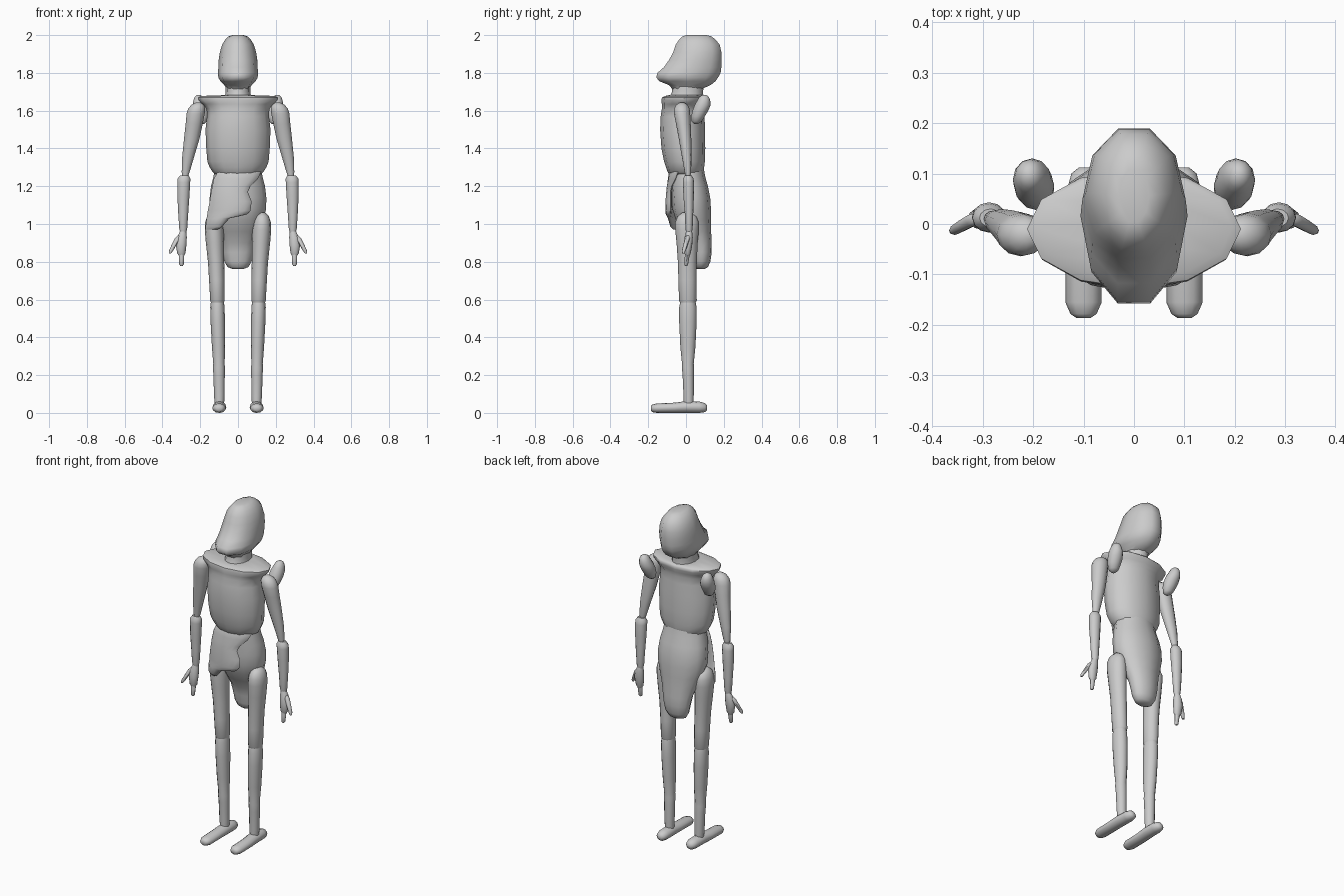
import bpy, bmesh, math

grey = bpy.data.materials.new("plain grey")
grey.diffuse_color = (0.6, 0.6, 0.6, 1)


def loft(name, rings, n=12, axis='Z', bend=0.0, phase=0.0, mirror=False):
    """Skin oval rings (pos, centre a, centre b, radius a, radius b).
    axis Z: a = x, b = y.  axis Y: a = x, b = z."""
    bm = bmesh.new()
    loops = []
    for p, ca, cb, ra, rb in rings:
        loop = []
        for i in range(n):
            t = 2 * math.pi * (i + phase) / n
            a = ca + ra * math.cos(t)
            b = cb + rb * math.sin(t) + bend * a * a
            loop.append(bm.verts.new((a, b, p) if axis == 'Z' else (a, p, b)))
        loops.append(loop)
    for lo, hi in zip(loops, loops[1:]):
        for i in range(n):
            j = (i + 1) % n
            bm.faces.new((lo[i], lo[j], hi[j], hi[i]))
    bm.faces.new(loops[0][::-1])
    bm.faces.new(loops[-1])
    if mirror:
        geo = bmesh.ops.duplicate(bm, geom=bm.verts[:] + bm.edges[:] + bm.faces[:])["geom"]
        for v in geo:
            if isinstance(v, bmesh.types.BMVert):
                v.co.x = -v.co.x
    bmesh.ops.recalc_face_normals(bm, faces=bm.faces)
    me = bpy.data.meshes.new(name)
    bm.to_mesh(me)
    bm.free()
    me.materials.append(grey)
    ob = bpy.data.objects.new(name, me)
    bpy.context.collection.objects.link(ob)
    bpy.context.view_layer.objects.active = ob
    ob.select_set(True)
    bpy.ops.object.shade_smooth_by_angle(angle=math.radians(50))
    ob.select_set(False)
    return ob


# Head: hood-like, jutting forward and down
loft("head", [
    (1.715, 0, 0.005, 0.060, 0.082), (1.735, 0, 0.020, 0.072, 0.115),
    (1.755, 0, 0.008, 0.092, 0.155), (1.775, 0, 0.006, 0.104, 0.172),
    (1.80, 0, 0.016, 0.106, 0.176), (1.83, 0, 0.035, 0.104, 0.160),
    (1.87, 0, 0.050, 0.102, 0.146), (1.91, 0, 0.060, 0.096, 0.134),
    (1.95, 0, 0.062, 0.084, 0.122), (1.975, 0, 0.060, 0.068, 0.102),
    (1.993, 0, 0.058, 0.050, 0.082), (2.0, 0, 0.056, 0.030, 0.055)], n=10)
loft("neck", [(1.64, 0, 0, 0.075, 0.095), (1.68, 0, 0.004, 0.068, 0.088),
              (1.70, 0, 0.008, 0.066, 0.082), (1.74, 0, 0.010, 0.066, 0.085)])

# Chest flaring into a wide flat collar
loft("chest", [
    (1.26, 0, 0, 0.118, 0.085), (1.275, 0, -0.002, 0.134, 0.095),
    (1.30, 0, -0.005, 0.150, 0.101), (1.33, 0, -0.008, 0.162, 0.108),
    (1.40, 0, -0.014, 0.168, 0.116), (1.50, 0, -0.018, 0.172, 0.119),
    (1.57, 0, -0.018, 0.164, 0.116), (1.61, 0, -0.016, 0.166, 0.112),
    (1.635, 0, -0.014, 0.188, 0.114), (1.655, 0, -0.012, 0.210, 0.118),
    (1.67, 0, -0.010, 0.212, 0.117), (1.678, 0, -0.006, 0.195, 0.106),
    (1.682, 0, 0, 0.08, 0.09)])

# Abdomen, sweeping back into a rounded rump between the legs
loft("abdomen", [
    (0.762, 0, 0.078, 0.030, 0.022), (0.772, 0, 0.080, 0.055, 0.036),
    (0.80, 0, 0.082, 0.072, 0.047), (0.85, 0, 0.082, 0.083, 0.054),
    (0.90, 0, 0.076, 0.092, 0.060), (0.96, 0, 0.056, 0.110, 0.077),
    (1.02, 0, 0.040, 0.132, 0.093), (1.08, 0, 0.030, 0.149, 0.102),
    (1.14, 0, 0.026, 0.150, 0.102), (1.20, 0, 0.018, 0.143, 0.098),
    (1.25, 0, 0.010, 0.130, 0.092), (1.30, 0, 0.005, 0.122, 0.088)])

# Ragged cloth flap hanging across the front
flap_edges = [(0.972, -0.172, -0.105), (0.985, -0.172, -0.085), (1.03, -0.166, -0.045),
              (1.05, -0.163, 0.045), (1.07, -0.160, 0.066), (1.12, -0.150, 0.072),
              (1.17, -0.142, 0.052), (1.20, -0.136, 0.066), (1.24, -0.128, 0.105),
              (1.275, -0.108, 0.122), (1.292, -0.06, 0.118)]
flap_y = [-0.088, -0.089, -0.091, -0.091, -0.092, -0.092, -0.088, -0.085, -0.078, -0.073, -0.072]
loft("cloth_flap", [(z, (l + r) / 2, y, (r - l) / 2, 0.018 if 0 < i < 10 else 0.008)
                    for i, ((z, l, r), y) in enumerate(zip(flap_edges, flap_y))],
     n=16, bend=2.0)

# Shoulder nubs behind the collar
loft("shoulder_nubs", [
    (1.53, 0.190, 0.052, 0.012, 0.010), (1.542, 0.192, 0.056, 0.027, 0.026),
    (1.57, 0.195, 0.064, 0.036, 0.036), (1.60, 0.198, 0.076, 0.040, 0.042),
    (1.63, 0.202, 0.088, 0.038, 0.042), (1.655, 0.206, 0.094, 0.030, 0.034),
    (1.673, 0.207, 0.096, 0.022, 0.025), (1.683, 0.208, 0.097, 0.009, 0.010)], mirror=True)

# Arms
loft("upper_arms", [
    (1.255, 0.279, 0.010, 0.016, 0.014), (1.275, 0.277, 0.010, 0.021, 0.017),
    (1.35, 0.265, 0.004, 0.031, 0.025), (1.45, 0.245, -0.005, 0.041, 0.033),
    (1.53, 0.232, -0.014, 0.045, 0.039), (1.585, 0.224, -0.021, 0.048, 0.043),
    (1.61, 0.219, -0.022, 0.045, 0.041), (1.63, 0.214, -0.022, 0.034, 0.031),
    (1.642, 0.211, -0.022, 0.014, 0.013)], mirror=True)
loft("forearms", [
    (0.955, 0.290, 0.016, 0.016, 0.015), (0.975, 0.290, 0.016, 0.021, 0.019),
    (1.05, 0.290, 0.016, 0.026, 0.022), (1.15, 0.289, 0.014, 0.032, 0.028),
    (1.22, 0.287, 0.013, 0.034, 0.030), (1.24, 0.286, 0.012, 0.034, 0.028),
    (1.258, 0.284, 0.012, 0.022, 0.018)], mirror=True)
loft("hands", [
    (0.83, 0.300, 0.008, 0.012, 0.010), (0.845, 0.300, 0.008, 0.022, 0.017),
    (0.89, 0.301, 0.011, 0.028, 0.022), (0.93, 0.297, 0.014, 0.026, 0.022),
    (0.955, 0.292, 0.016, 0.018, 0.017), (0.97, 0.290, 0.016, 0.014, 0.014)], mirror=True)
loft("fingers", [
    (0.778, 0.299, 0.001, 0.006, 0.006), (0.785, 0.299, 0.001, 0.012, 0.010),
    (0.82, 0.299, 0.005, 0.014, 0.012), (0.85, 0.299, 0.008, 0.015, 0.013)],
     n=8, mirror=True)
loft("thumbs", [
    (0.845, 0.360, -0.014, 0.006, 0.006), (0.858, 0.355, -0.012, 0.011, 0.010),
    (0.89, 0.338, -0.002, 0.013, 0.012), (0.925, 0.320, 0.008, 0.014, 0.013),
    (0.94, 0.308, 0.012, 0.010, 0.010)], n=8, mirror=True)

# Legs
loft("thighs", [
    (0.575, 0.109, 0.010, 0.032, 0.036), (0.595, 0.109, 0.010, 0.038, 0.047),
    (0.70, 0.112, 0.008, 0.041, 0.048), (0.80, 0.116, 0.007, 0.043, 0.050),
    (0.90, 0.122, 0.006, 0.048, 0.056), (0.97, 0.126, 0.005, 0.050, 0.062),
    (1.01, 0.128, 0.005, 0.046, 0.062), (1.04, 0.128, 0.005, 0.036, 0.050),
    (1.06, 0.128, 0.005, 0.016, 0.025)], mirror=True)
loft("shins", [
    (0.04, 0.098, 0.014, 0.024, 0.026), (0.09, 0.099, 0.014, 0.028, 0.027),
    (0.20, 0.100, 0.012, 0.030, 0.030), (0.24, 0.101, 0.010, 0.032, 0.032),
    (0.26, 0.101, 0.010, 0.030, 0.031), (0.35, 0.103, 0.010, 0.035, 0.040),
    (0.48, 0.107, 0.010, 0.038, 0.046), (0.56, 0.109, 0.010, 0.038, 0.046),
    (0.59, 0.109, 0.010, 0.034, 0.040)], mirror=True)

# Long rounded feet
loft("feet", [
    (-0.186, 0.100, 0.024, 0.014, 0.012), (-0.178, 0.100, 0.024, 0.026, 0.020),
    (-0.155, 0.100, 0.025, 0.036, 0.025), (-0.06, 0.100, 0.027, 0.036, 0.027),
    (0.0, 0.098, 0.031, 0.036, 0.031), (0.07, 0.097, 0.030, 0.035, 0.030),
    (0.10, 0.097, 0.028, 0.027, 0.024), (0.112, 0.097, 0.027, 0.012, 0.012)],
     axis='Y', mirror=True)
